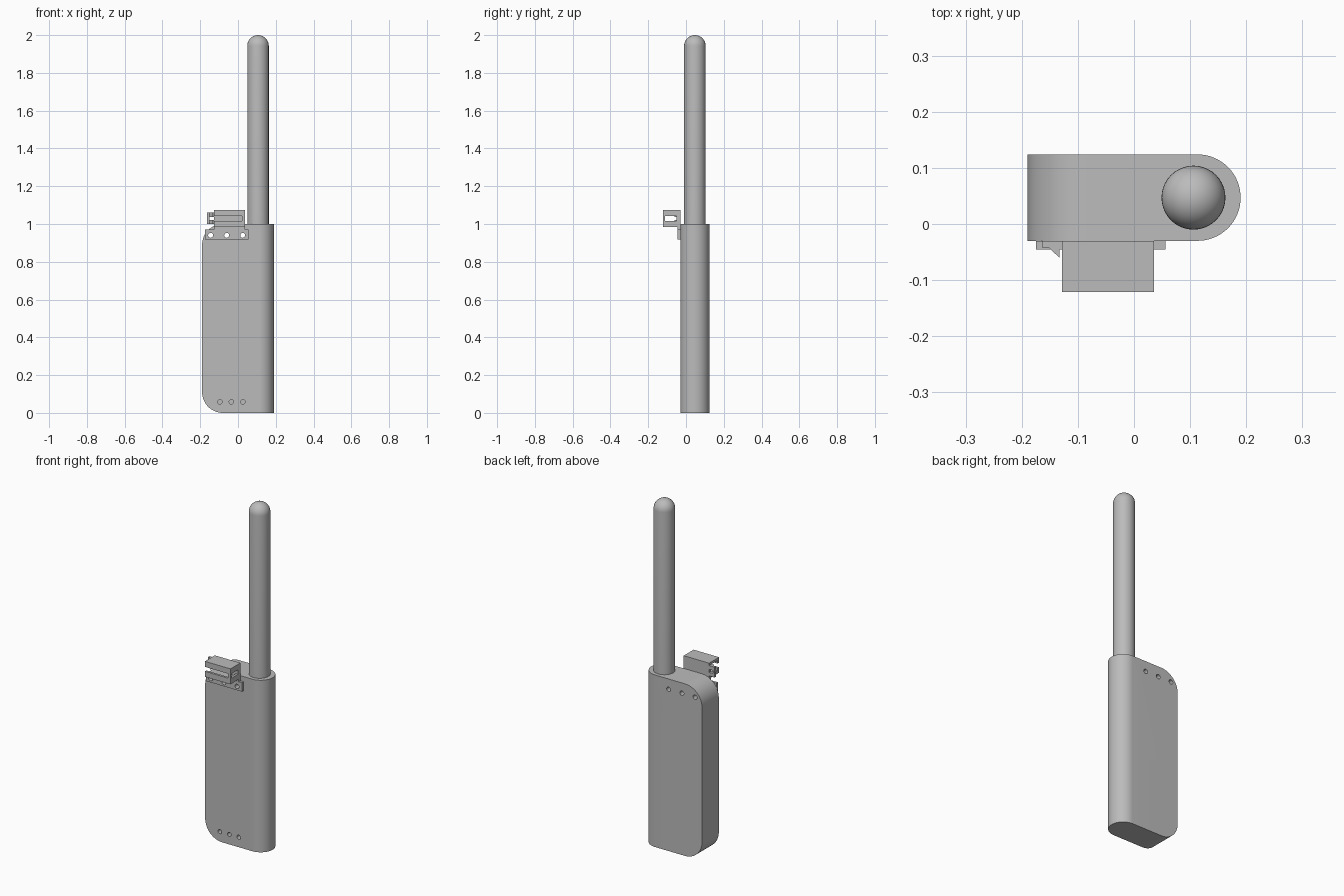
import bpy, bmesh, math
from mathutils import Matrix, Vector

old = bpy.data.objects.get("Cube")
if old:
    bpy.data.objects.remove(old)

grey = bpy.data.materials.new("light grey")
grey.use_nodes = True
colour = (0.5, 0.5, 0.5, 1)
grey.diffuse_color = colour
grey.node_tree.nodes["Principled BSDF"].inputs["Base Color"].default_value = colour


def make(name, bm):
    bmesh.ops.recalc_face_normals(bm, faces=bm.faces)
    mesh = bpy.data.meshes.new(name)
    bm.to_mesh(mesh)
    bm.free()
    mesh.materials.append(grey)
    ob = bpy.data.objects.new(name, mesh)
    bpy.context.collection.objects.link(ob)
    return ob


def box_mesh(x, y, z):
    bm = bmesh.new()
    bmesh.ops.create_cube(bm, size=1)
    for v in bm.verts:
        v.co = Vector([(r[0] + r[1]) / 2 + c * (r[1] - r[0]) for c, r in zip(v.co, (x, y, z))])
    return bm


def box(name, x, y, z):
    return make(name, box_mesh(x, y, z))


def rod(name, x, z, radius, y0, y1):
    bm = bmesh.new()
    place = Matrix.Translation((x, (y0 + y1) / 2, z)) @ Matrix.Rotation(math.pi / 2, 4, "X")
    bmesh.ops.create_cone(bm, cap_ends=True, segments=24, radius1=radius, radius2=radius,
                          depth=y1 - y0, matrix=place)
    return make(name, bm)


def cut(ob, cutters):
    for c in cutters:
        m = ob.modifiers.new("cut", "BOOLEAN")
        m.operation, m.solver, m.object = "DIFFERENCE", "EXACT", c
        bpy.context.view_layer.objects.active = ob
        bpy.ops.object.modifier_apply(modifier=m.name)
        bpy.data.objects.remove(c)


def smooth(ob):
    bpy.ops.object.select_all(action="DESELECT")
    ob.select_set(True)
    bpy.context.view_layer.objects.active = ob
    bpy.ops.object.shade_smooth_by_angle(angle=math.radians(30))


# Body: round nose on the left side, rounded top and bottom corners on the right
bm = box_mesh((-0.19, 0.19), (-0.03, 0.124), (0, 1))


def edges_along(axis, side):
    return [e for e in bm.edges
            if abs(e.verts[0].co[axis] - e.verts[1].co[axis]) > 0.1
            and all(v.co.x * side > 0.18 for v in e.verts)]


bmesh.ops.bevel(bm, geom=edges_along(2, 1), offset=0.0768, segments=16, profile=0.5,
                affect="EDGES", clamp_overlap=False)
bmesh.ops.bevel(bm, geom=edges_along(1, -1), offset=0.11, segments=16, profile=0.5,
                affect="EDGES", clamp_overlap=False)
body = make("body", bm)
bolt_x = (-0.145, -0.06, 0.025)
bolt_z = 0.94
cut(body, [rod("cutter", x, bolt_z, 0.013, -0.1, 0.2) for x in bolt_x])
cut(body, [rod("cutter", x, 0.058, 0.012, -0.1, 0.02) for x in (-0.096, -0.035, 0.026)])
smooth(body)

# Antenna: straight tube with a domed tip
bm = bmesh.new()
r = 0.057
profile = [(0, 0.99), (r, 0.99)]
profile += [(r * math.cos(a), 2 - r + r * math.sin(a))
            for a in (math.pi / 2 * i / 10 for i in range(11))]
verts = [bm.verts.new((px, 0, pz)) for px, pz in profile]
edges = [bm.edges.new(pair) for pair in zip(verts, verts[1:])]
bmesh.ops.spin(bm, geom=verts + edges, cent=(0, 0, 0), axis=(0, 0, 1),
               angle=math.tau, steps=40, use_merge=True)
bmesh.ops.remove_doubles(bm, verts=bm.verts, dist=0.0001)
bmesh.ops.translate(bm, verts=bm.verts, vec=(0.106, 0.047, 0))
smooth(make("antenna", bm))

# Mounting plate bolted to the top of the body
plate = box("mounting_plate", (-0.175, 0.056), (-0.045, -0.03), (0.918, 0.97))
cut(plate, [rod("cutter", x, bolt_z, 0.013, -0.1, 0.05) for x in bolt_x])
smooth(plate)
box("plate_neck", (-0.128, 0.036), (-0.045, -0.03), (0.97, 0.985))

# Clip channel: hollow, slotted at the front, with a window in its left end
channel = box("clip_channel", (-0.128, 0.036), (-0.121, -0.03), (0.984, 1.074))
cut(channel, [
    box("cutter", (-0.2, 0.022), (-0.108, -0.045), (1.0, 1.06)),
    box("cutter", (-0.2, 0.022), (-0.2, -0.06), (1.016, 1.042)),
    box("cutter", (0, 0.1), (-0.112, -0.05), (1.016, 1.042)),
])

# Latch: a pair of wedge-tipped fingers at the open end of the channel
for name, z0, z1 in (("lower_latch", 1.0, 1.02), ("upper_latch", 1.038, 1.06)):
    bm = bmesh.new()
    outline = ((-0.163, -0.03), (-0.163, -0.043), (-0.151, -0.043),
               (-0.133, -0.06), (-0.133, -0.045), (-0.12, -0.045), (-0.12, -0.03))
    face = bm.faces.new([bm.verts.new((x, y, z0)) for x, y in outline])
    top = bmesh.ops.extrude_face_region(bm, geom=[face])["geom"]
    bmesh.ops.translate(bm, vec=(0, 0, z1 - z0),
                        verts=[g for g in top if isinstance(g, bmesh.types.BMVert)])
    make(name, bm)
box("latch_bridge", (-0.163, -0.152), (-0.038, -0.03), (1.0, 1.06))
